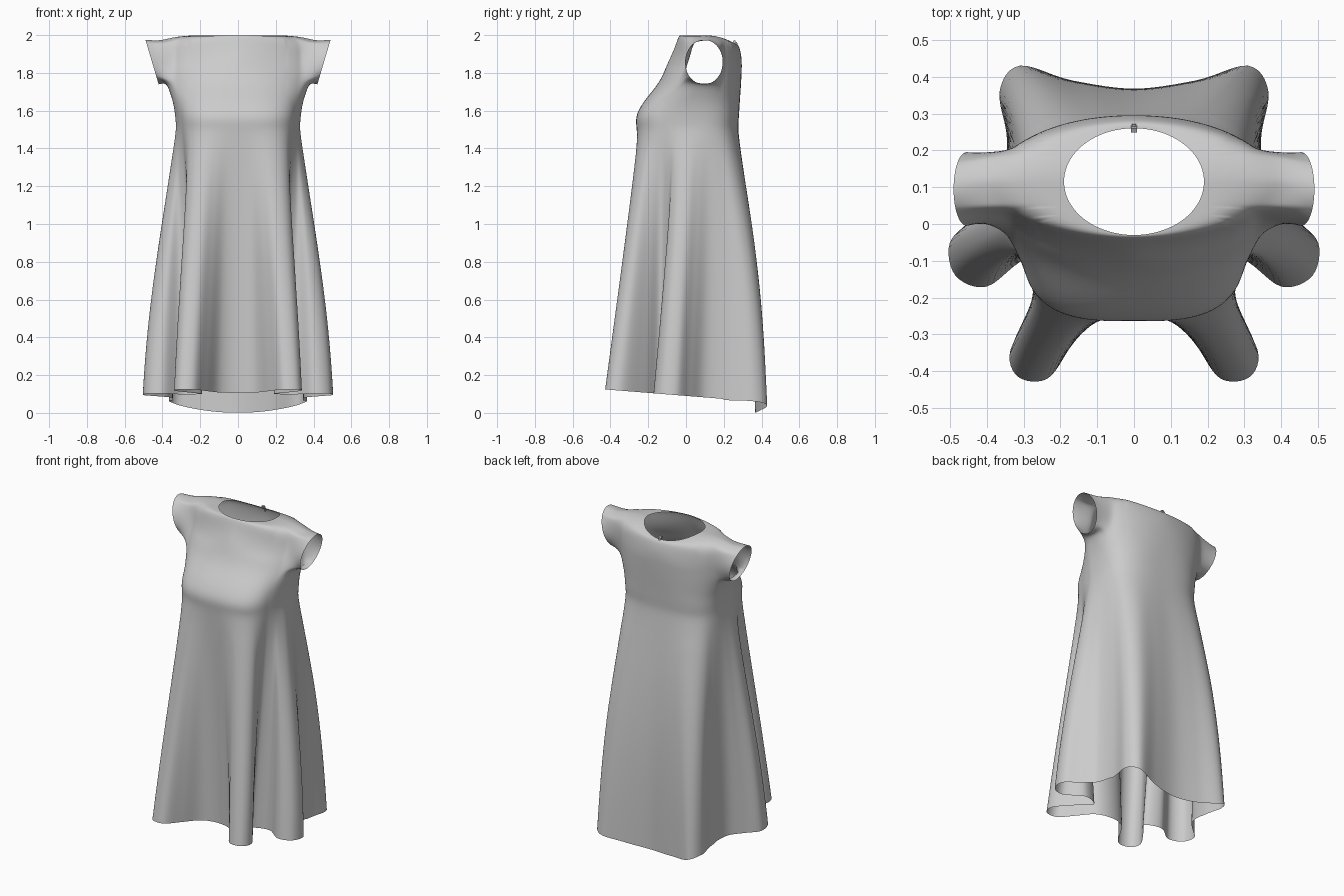
import bpy, bmesh, math
from mathutils import Vector

cube = bpy.data.objects.get("Cube")
if cube:
    bpy.data.objects.remove(cube, do_unlink=True)


def make_material(name, grey):
    mat = bpy.data.materials.new(name)
    mat.use_nodes = True
    colour = (grey, grey, grey, 1)
    mat.diffuse_color = colour
    for node in mat.node_tree.nodes:
        if node.type == 'BSDF_PRINCIPLED':
            node.inputs["Base Color"].default_value = colour
    return mat


cloth = make_material("grey cloth", 0.6)
metal = make_material("grey metal", 0.5)


def spline(points, t):
    """Catmull-Rom through a list that carries one ghost point at each end."""
    i = min(int(t), len(points) - 4)
    f = t - i
    return [0.5 * (2 * b + (c - a) * f + (2 * a - 5 * b + 4 * c - d) * f * f
                   + (3 * b - a - 3 * c + d) * f ** 3)
            for a, b, c, d in zip(*points[i:i + 4])]


def piecewise(keys, t):
    for (a, va), (b, vb) in zip(keys, keys[1:]):
        if t <= b:
            return va + (vb - va) * (t - a) / (b - a)
    return keys[-1][1]


# Hem folds of one half, from front centre to back centre
hem = [(0, -.20), (.10, -.23), (.17, -.33), (.235, -.42), (.315, -.415), (.335, -.34),
       (.255, -.22), (.19, -.135), (.29, -.095), (.40, -.17), (.485, -.14), (.50, -.05),
       (.43, .02), (.36, .10), (.345, .23), (.365, .36), (.31, .43), (.17, .39), (0, .365)]
segments = len(hem) - 1
hem_ghosts = [(-hem[1][0], hem[1][1])] + hem + [(-hem[-2][0], hem[-2][1])]
# Where each fold meets the waist, in degrees
fold_angles = [(0, -90), (3.5, -56), (7, -28), (10.5, 0), (15.5, 45), (segments, 90)]

# Bodice sections: height, half width, front y, back y, squareness
bodice = [(1.50, .327, -.26, .275, 3.2), (1.57, .332, -.264, .28, 3.2),
          (1.65, .345, -.222, .285, 2.8), (1.75, .375, -.142, .292, 2.3),
          (1.85, .38, -.098, .296, 2.1), (1.93, .385, -.062, .292, 2),
          (1.99, .365, -.04, .278, 2), (1.998, .19, -.03, .26, 2)]
bodice_ghosts = [bodice[0]] + bodice + [bodice[-1]]


def bodice_point(level, angle):
    z, half, front, back, n = spline(bodice_ghosts, level)
    c, s = max(math.cos(angle), 0), math.sin(angle)
    r = (c ** n + abs(s) ** n) ** (-1 / n)
    y = (front + back) / 2 + (back - front) / 2 * r * s
    # Narrow the bust, slope the shoulders and lower the back of the neck
    half *= 1 - .07 * max(0, min(1, -y / .12))
    top = max(0, min(1, (z - 1.8) / .2))
    z -= .045 * top * max(0, s) ** 2
    z -= .035 * math.sin(math.pi * top) * abs(math.sin(2 * angle))
    return Vector((half * r * c, y, z))


def skirt_point(u, t, angle):
    waist = bodice_point(0, angle)
    x, y = spline(hem_ghosts, t)
    z = .09 - .08 * y
    if y > .2:
        z -= .06 * max(0, 1 - (x / .36) ** 2)
    p = waist.lerp(Vector((x, y, z)), u)
    swell = math.sin(math.pi * u)
    p.x += .25 * p.x ** 3 * swell
    p.y += .035 * swell * max(0, min(1, p.y / .3))
    return p


# Dress shell: skirt rows, then bodice rows up to the neck
STEPS, SKIRT_ROWS, BODICE_STEPS = 6, 40, 5
columns = segments * STEPS + 1
ts = [c / STEPS for c in range(columns)]
angles = [math.radians(piecewise(fold_angles, t)) for t in ts]
bm = bmesh.new()
rows = []
for r in range(SKIRT_ROWS):
    u = 1 - r / SKIRT_ROWS
    rows.append([bm.verts.new(skirt_point(u, t, a)) for t, a in zip(ts, angles)])
for r in range((len(bodice) - 1) * BODICE_STEPS + 1):
    rows.append([bm.verts.new(bodice_point(r / BODICE_STEPS, a)) for a in angles])
for row in rows:
    row[0].co.x = row[-1].co.x = 0

# Armhole patch left open
side = min(range(columns), key=lambda c: abs(angles[c]))
hole_rows = [i for i, row in enumerate(rows) if 1.74 < row[side].co.z < 1.98]
hole_cols = [c for c in range(columns) if abs(angles[c]) < math.radians(29)]
r0, r1, c0, c1 = hole_rows[0], hole_rows[-1], hole_cols[0], hole_cols[-1]
for r in range(len(rows) - 1):
    for c in range(columns - 1):
        if not (r0 <= r < r1 and c0 <= c < c1):
            bm.faces.new((rows[r][c], rows[r][c + 1], rows[r + 1][c + 1], rows[r + 1][c]))

# Cap sleeve grown from the armhole edge to a slanted oval cuff
loop = ([rows[r0][c] for c in range(c0, c1)] + [rows[r][c1] for r in range(r0, r1)]
        + [rows[r1][c] for c in range(c1, c0, -1)] + [rows[r][c0] for r in range(r1, r0, -1)])
cuff = []
for v in loop:
    a = math.atan2((v.co.z - 1.855) / .11, (v.co.y - .1) / .1)
    z = 1.857 + .118 * math.sin(a)
    cuff.append(Vector((.49 - .07 * (1.975 - z) / .236, .095 + .1 * math.cos(a), z)))
previous, SLEEVE_ROWS = loop, 6
for k in range(1, SLEEVE_ROWS + 1):
    ring = [bm.verts.new(v.co.lerp(end, k / SLEEVE_ROWS)) for v, end in zip(loop, cuff)]
    for i in range(len(loop)):
        j = (i + 1) % len(loop)
        bm.faces.new((previous[i], previous[j], ring[j], ring[i]))
    previous = ring

# Mirror, then relax the cloth of the bodice away from its open edges
bmesh.ops.delete(bm, geom=[v for v in bm.verts if not v.link_faces], context='VERTS')
bmesh.ops.mirror(bm, geom=bm.verts[:] + bm.edges[:] + bm.faces[:], axis='X', merge_dist=.0005)
bmesh.ops.remove_doubles(bm, verts=[v for v in bm.verts if abs(v.co.x) < .0005], dist=.0005)
bmesh.ops.recalc_face_normals(bm, faces=bm.faces)
relaxed = [v for v in bm.verts if v.co.z > 1.35 and not v.is_boundary]
shoulders = [v for v in relaxed if v.co.z > 1.68 and abs(v.co.x) > .26]
for verts, rounds in ((relaxed, 8), (shoulders, 8)):
    for _ in range(rounds):
        bmesh.ops.smooth_vert(bm, verts=verts, factor=.5,
                              use_axis_x=True, use_axis_y=True, use_axis_z=True)
bust = min(bm.faces, key=lambda f: (f.calc_center_median() - Vector((0, -.25, 1.55))).length)
if bust.normal.y > 0:
    bmesh.ops.reverse_faces(bm, faces=bm.faces)
for face in bm.faces:
    face.smooth = True
mesh = bpy.data.meshes.new("dress")
bm.to_mesh(mesh)
bm.free()
mesh.materials.append(cloth)
dress = bpy.data.objects.new("dress", mesh)
bpy.context.collection.objects.link(dress)


# Zip slider and pull tab at the back of the neck
def block(name, location, size, tilt):
    bpy.ops.mesh.primitive_cube_add(size=1, location=location, rotation=(tilt, 0, 0))
    ob = bpy.context.object
    ob.name = name
    ob.scale = size
    ob.data.materials.append(metal)
    bevel = ob.modifiers.new("bevel", 'BEVEL')
    bevel.width = .002


block("zip_slider", (0, .258, 1.962), (.016, .012, .02), .4)
block("zip_pull_tab", (0, .272, 1.945), (.012, .005, .035), .25)
